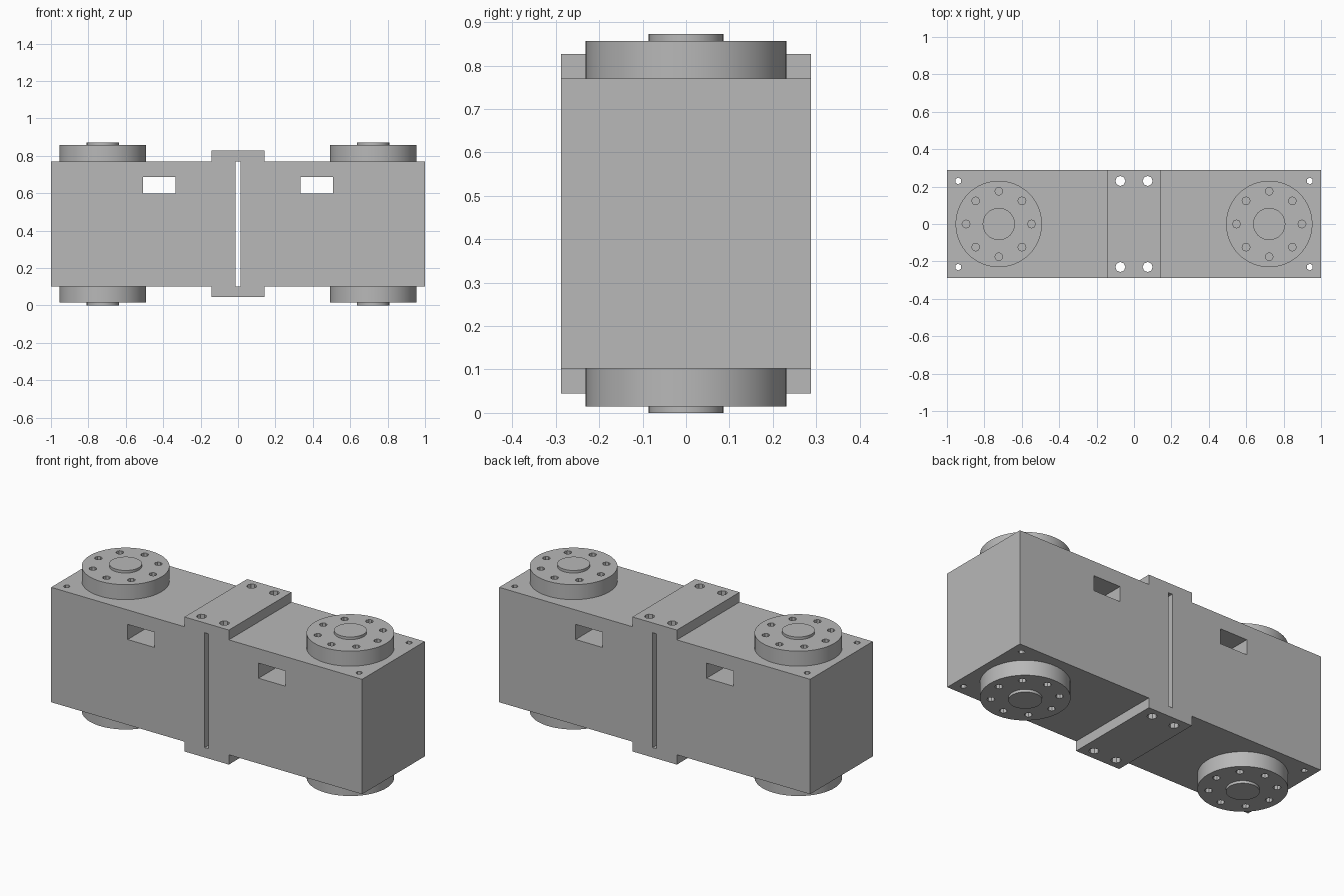
import bpy
import bmesh
from math import cos, sin, pi, radians
from mathutils import Matrix, Vector

if "Cube" in bpy.data.objects:
    bpy.data.objects.remove(bpy.data.objects["Cube"], do_unlink=True)

grey = bpy.data.materials.new("plain_grey")
grey.use_nodes = True
colour = (0.48, 0.48, 0.48, 1)
grey.diffuse_color = colour
grey.node_tree.nodes["Principled BSDF"].inputs["Base Color"].default_value = colour

MID = 0.436                      # mid height of the symmetric model
BODY, BLOCK, DISC, HUB = 0.334, 0.391, 0.421, 0.436   # half heights
DEPTH = 0.288                    # half depth


def add_cylinder(bm, x, y, z0, z1, radius, sides):
    bmesh.ops.create_cone(
        bm, cap_ends=True, segments=sides, radius1=radius, radius2=radius,
        depth=z1 - z0, matrix=Matrix.Translation((x, y, (z0 + z1) / 2)))


def add_box(bm, x, z, width, height, depth):
    size = Matrix.Diagonal((width, depth, height, 1))
    bmesh.ops.create_cube(bm, size=1, matrix=Matrix.Translation((x, 0, z)) @ size)


def finish(name, bm):
    bmesh.ops.recalc_face_normals(bm, faces=bm.faces[:])
    mesh = bpy.data.meshes.new(name)
    bm.to_mesh(mesh)
    bm.free()
    mesh.materials.append(grey)
    obj = bpy.data.objects.new(name, mesh)
    bpy.context.collection.objects.link(obj)
    return obj


def cut(obj, bm):
    """Subtract the cutter mesh from the object and drop the cutter."""
    cutter = finish("cutter", bm)
    cutter.hide_render = True
    mod = obj.modifiers.new("holes", 'BOOLEAN')
    mod.operation = 'DIFFERENCE'
    mod.solver = 'EXACT'
    mod.object = cutter
    bpy.context.view_layer.objects.active = obj
    bpy.ops.object.modifier_apply(modifier=mod.name)
    bpy.data.objects.remove(cutter, do_unlink=True)


# Housing: stepped outline with the raised middle clamp, extruded front to back
top = [(1, BODY), (0.143, BODY), (0.143, BLOCK),
       (-0.143, BLOCK), (-0.143, BODY), (-1, BODY)]
outline = top + [(-x, -z) for x, z in top]
bm = bmesh.new()
face = bm.faces.new([bm.verts.new((x, -DEPTH, MID + z)) for x, z in outline])
extruded = bmesh.ops.extrude_face_region(bm, geom=[face])["geom"]
bmesh.ops.translate(bm, vec=Vector((0, 2 * DEPTH, 0)),
                    verts=[v for v in extruded if isinstance(v, bmesh.types.BMVert)])
housing = finish("housing", bm)

# Centre slot, cable windows, clamp bolt holes and corner holes
bm = bmesh.new()
add_box(bm, 0, MID, 0.026, 2 * BODY, 1)
for side in (-1, 1):
    add_box(bm, side * 0.421, 0.642, 0.174, 0.088, 1)
    for y in (-0.23, 0.23):
        add_cylinder(bm, side * 0.073, y, -0.1, 1, 0.027, 8)
        add_cylinder(bm, side * 0.94, y, -0.1, 1, 0.018, 6)
cut(housing, bm)

# Round horns with a ring of screw holes, and raised hubs, on both faces
for side, side_name in ((-1, "right"), (1, "left")):
    x = side * 0.723
    for up, end_name in ((-1, "bottom"), (1, "top")):
        label = f"{side_name}_{end_name}"
        low, high = sorted((MID + up * BODY, MID + up * DISC))
        bm = bmesh.new()
        add_cylinder(bm, x, 0, low, high, 0.231, 64)
        horn = finish(f"{label}_horn", bm)
        bm = bmesh.new()
        for i in range(8):
            a = i * pi / 4
            add_cylinder(bm, x + 0.175 * cos(a), 0.175 * sin(a),
                         low - 0.05, high + 0.05, 0.021, 8)
        cut(horn, bm)
        low, high = sorted((MID + up * DISC, MID + up * HUB))
        bm = bmesh.new()
        add_cylinder(bm, x, 0, low, high, 0.086, 48)
        hub = finish(f"{label}_hub", bm)
        # Smooth the round walls, keep rims sharp
        bpy.ops.object.select_all(action='DESELECT')
        for obj in (horn, hub):
            obj.select_set(True)
        bpy.context.view_layer.objects.active = horn
        bpy.ops.object.shade_smooth_by_angle(angle=radians(30))
